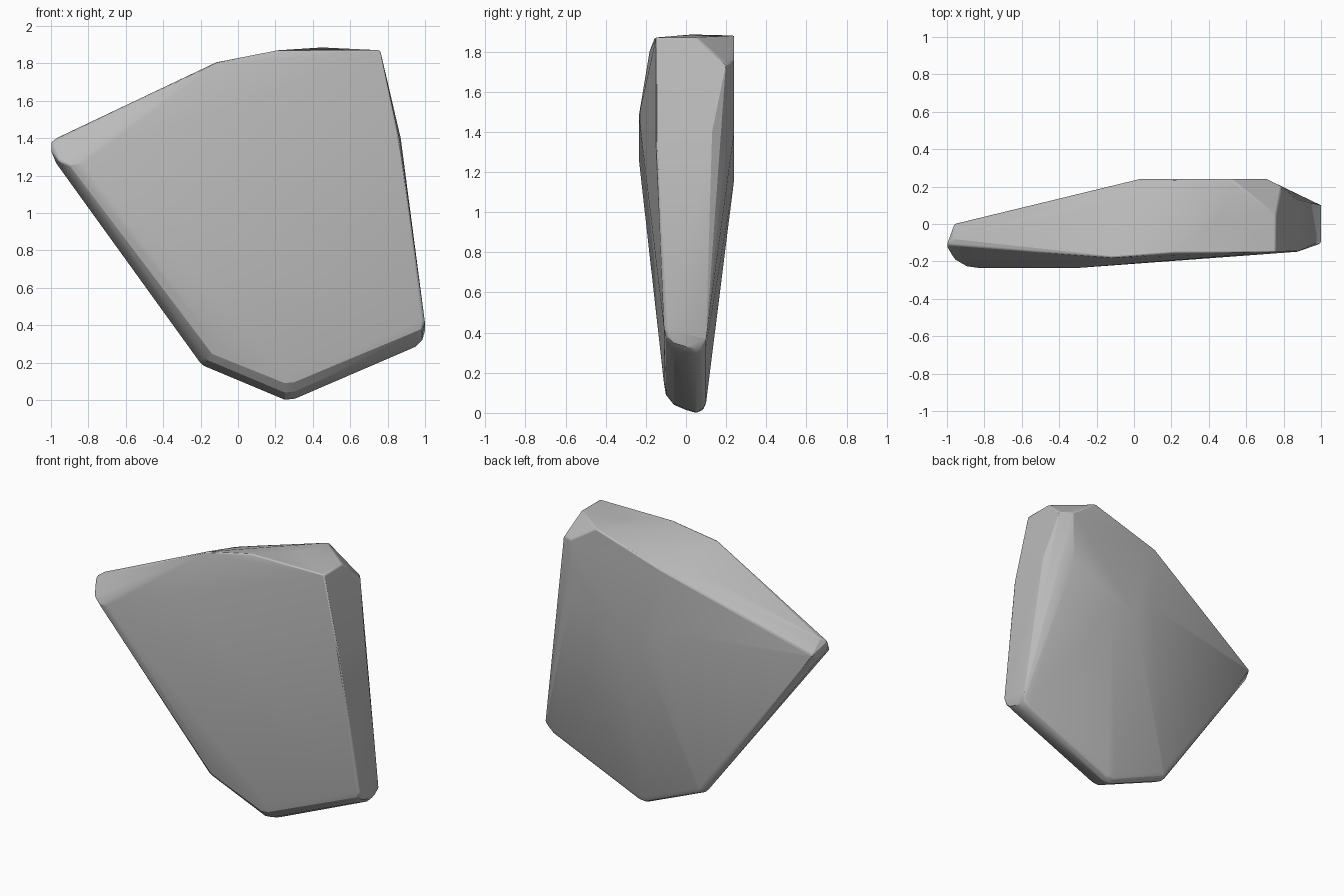
import bpy
import bmesh
from mathutils import Vector

# Remove the default object
default = bpy.data.objects.get("Cube")
if default:
    bpy.data.objects.remove(default, do_unlink=True)


def make_material(name, colour):
    material = bpy.data.materials.new(name)
    material.use_nodes = True
    material.diffuse_color = colour
    shader = material.node_tree.nodes["Principled BSDF"]
    shader.inputs["Base Color"].default_value = colour
    return material


# Rounded lower edge: depth (y) against the inset from the outline
EDGE_PROFILE = [(-.11, .15), (-.1, .09), (-.06, .04), (0, .015),
                (.05, 0), (.085, .015), (.1, .05)]


def rounded_corner(x, z, inward_x, inward_z):
    """Sweep the edge profile around one corner of the outline."""
    return [Vector((x + inset * inward_x, y, z + inset * inward_z))
            for y, inset in EDGE_PROFILE]


def hull_object(name, points, material):
    """Wrap a closed convex skin around the given points."""
    bm = bmesh.new()
    for point in points:
        bm.verts.new(point)
    result = bmesh.ops.convex_hull(bm, input=bm.verts[:])
    unused = [item for item in result["geom_interior"] + result["geom_unused"]
              if isinstance(item, bmesh.types.BMVert)]
    bmesh.ops.delete(bm, geom=list(set(unused)), context="VERTS")
    bmesh.ops.dissolve_limit(bm, angle_limit=.01,
                             verts=bm.verts[:], edges=bm.edges[:])
    bmesh.ops.recalc_face_normals(bm, faces=bm.faces[:])
    mesh = bpy.data.meshes.new(name)
    bm.to_mesh(mesh)
    bm.free()
    mesh.materials.append(material)
    obj = bpy.data.objects.new(name, mesh)
    bpy.context.collection.objects.link(obj)
    return obj


# Flat plateau on the back
back_plateau = [(.52, 1.88), (.03, 1.73), (.05, 1.3), (.19, 1.18),
                (.38, 1.165), (.7, 1.4), (.71, 1.75)]
points = [Vector((x, .24, z)) for x, z in back_plateau]

# Top ridge and crest
points += [Vector(p) for p in [
    (-.11, -.18, 1.81), (.21, -.155, 1.87), (.76, -.15, 1.87),
    (.76, .05, 1.87), (-.1, .12, 1.73), (.45, .03, 1.885)]]

# Steep end face
points += [Vector(p) for p in [
    (.87, -.15, 1.36), (.87, .13, 1.4), (.79, .2, 1.74),
    (1, -.1, .42), (1, .1, .37)]]

# Narrow pointed end
points += [Vector(p) for p in [
    (-1, -.12, 1.33), (-1, -.11, 1.38), (-.97, -.08, 1.4),
    (-.96, 0, 1.31), (-.975, -.05, 1.27), (-.96, -.19, 1.28),
    (-.9, -.225, 1.255), (-.83, -.235, 1.265)]]

# Front shoulder
points += [Vector(p) for p in [(-.3, -.235, 1.48), (.25, -.19, 1.66)]]

# Lower corners
points += rounded_corner(.25, 0, 0, 1)
points += rounded_corner(.3, .005, 0, 1)
points += rounded_corner(-.18, .18, .5, .8)
points += rounded_corner(-.21, .21, .8, .4)
points += rounded_corner(.95, .285, 0, .9)
points += rounded_corner(.985, .32, 0, .7)

stone = make_material("stone grey", (.5, .5, .5, 1))
slab = hull_object("stone_slab", points, stone)

# Soften the edges and shade smoothly across shallow creases
bevel = slab.modifiers.new("soft_edges", "BEVEL")
bevel.width = .008
bevel.segments = 2
bevel.limit_method = "ANGLE"
bevel.angle_limit = .6

bpy.ops.object.select_all(action="DESELECT")
slab.select_set(True)
bpy.context.view_layer.objects.active = slab
bpy.ops.object.shade_smooth_by_angle(angle=.4)
